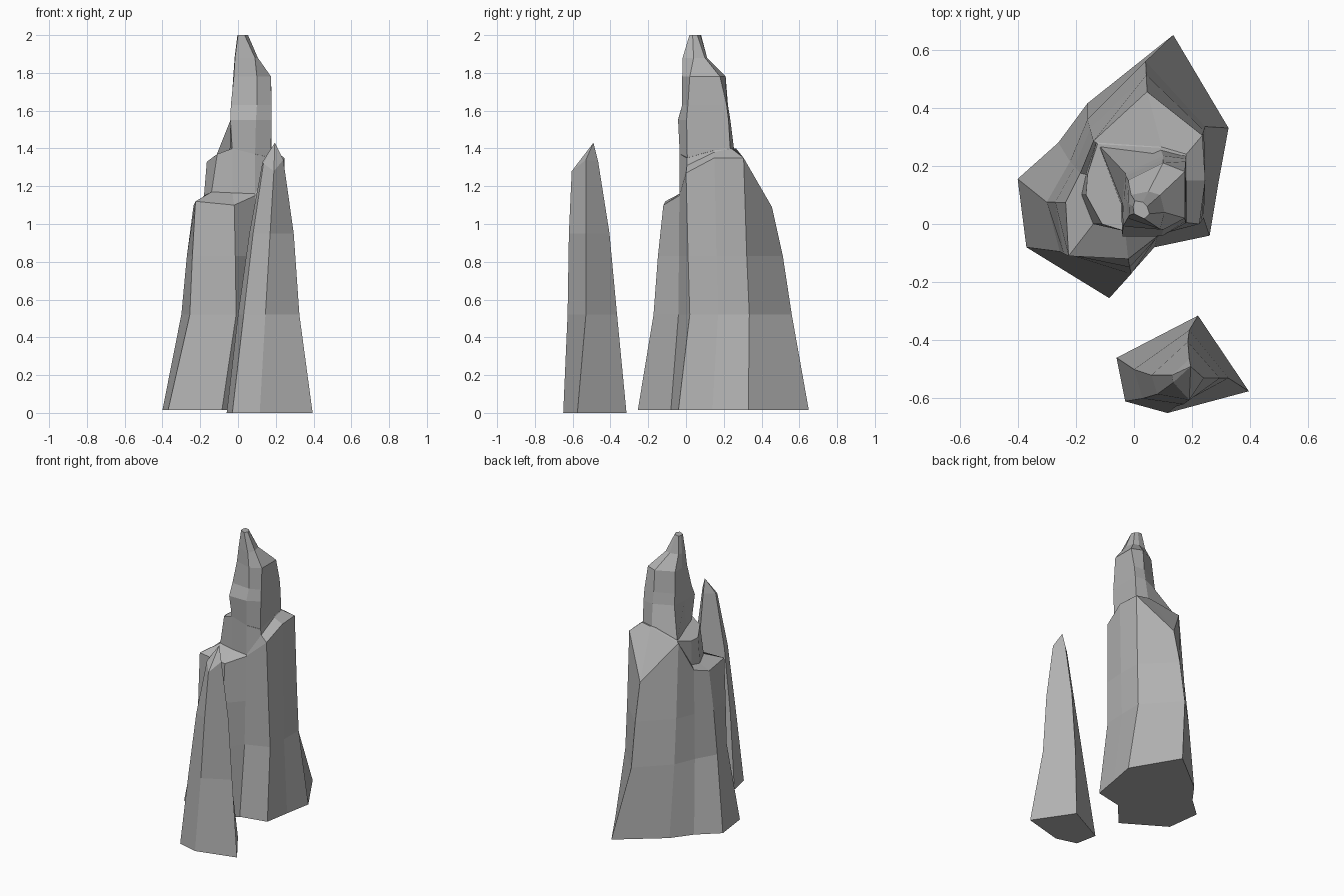
import bpy, bmesh

# Dark grey stone
stone = bpy.data.materials.new("stone")
stone.diffuse_color = (.44, .44, .44, 1)


def lift(points, z):
    return [(x, y, z) for x, y in points]


def blend(low, high, t, z):
    return [(a[0] + (b[0] - a[0]) * t, a[1] + (b[1] - a[1]) * t, z) for a, b in zip(low, high)]


def loft(name, rings, tip=None, cap_bottom=True):
    """Skin stacked polygon rings; close the top with a face or a point."""
    bm = bmesh.new()
    loops = [[bm.verts.new(p) for p in ring] for ring in rings]
    n = len(loops[0])
    for low, high in zip(loops, loops[1:]):
        for i in range(n):
            j = (i + 1) % n
            bm.faces.new((low[i], low[j], high[j], high[i]))
    if cap_bottom:
        bm.faces.new(loops[0][::-1])
    if tip:
        apex = bm.verts.new(tip)
        for i in range(n):
            bm.faces.new((loops[-1][i], loops[-1][(i + 1) % n], apex))
    else:
        bm.faces.new(loops[-1])
    bmesh.ops.recalc_face_normals(bm, faces=bm.faces)
    mesh = bpy.data.meshes.new(name)
    bm.to_mesh(mesh)
    bm.free()
    mesh.materials.append(stone)
    obj = bpy.data.objects.new(name, mesh)
    bpy.context.collection.objects.link(obj)
    return obj


# Main rock: footprint, waist, uneven column tops, inner shelf, shoulder
foot = [(-.40, .155), (-.37, -.08), (-.085, -.255), (.07, -.08), (.26, -.04),
        (.29, .14), (.325, .33), (.135, .65), (-.16, .415), (-.26, .28)]
waist = [(-.30, .075), (-.255, -.095), (-.01, -.172), (.08, -.04), (.24, .02),
         (.245, .17), (.245, .335), (.04, .56), (-.16, .36), (-.22, .215)]
column_top = [(-.235, .075, 1.10), (-.225, -.11, 1.12), (-.02, -.12, 1.10),
              (.09, -.035, 1.15), (.225, .0, 1.27), (.245, .15, 1.35),
              (.235, .305, 1.35), (.045, .455, 1.09), (-.14, .285, 1.35), (-.185, .175, 1.13)]
shelf = [(-.18, .10, 1.15), (-.14, .0, 1.17), (-.03, -.025, 1.165),
         (.09, -.034, 1.16), (.18, .005, 1.31), (.18, .15, 1.38),
         (.18, .24, 1.40), (.095, .265, 1.40), (-.13, .28, 1.355), (-.165, .17, 1.16)]
shoulder = [(-.165, .10, 1.33), (-.11, .0, 1.37), (-.03, -.025, 1.40),
            (.09, -.034, 1.37), (.175, .005, 1.35), (.178, .15, 1.39),
            (.178, .238, 1.40), (.09, .262, 1.40), (-.125, .275, 1.36), (-.16, .17, 1.33)]
loft("main_rock", [lift(foot, .015), lift(waist, .52), blend(waist, column_top, .45, .83),
                   column_top, shelf, shoulder])

# Spire rising from the shoulder, with a flank sloping down at the back left
spire = [
    (1.35, [(-.045, .07), (-.028, -.02), (.09, -.032), (.174, .007), (.178, .237), (.09, .26), (-.12, .27)]),
    (1.55, [(-.04, .07), (-.04, -.043), (.095, -.042), (.178, .003), (.178, .225), (.10, .235), (-.03, .175)]),
    (1.63, [(-.035, .07), (-.038, -.008), (.10, -.02), (.177, .01), (.178, .215), (.10, .222), (-.028, .165)]),
    (1.78, [(-.025, .08), (-.022, .02), (.10, -.02), (.175, .02), (.175, .18), (.10, .21), (-.02, .15)]),
    (1.88, [(-.018, .07), (-.016, .03), (.09, -.018), (.105, .04), (.09, .10), (.05, .112), (-.01, .10)]),
    (2.0, [(-.003, .06), (.0, .035), (.035, .018), (.053, .035), (.045, .06), (.03, .075), (.003, .08)]),
]
loft("upper_spire", [lift(p, z) for z, p in spire], cap_bottom=False)

# Separate small rock in front
small = [
    (0, [(-.06, -.46), (-.03, -.61), (.115, -.65), (.395, -.575), (.22, -.315)]),
    (.52, [(.0, -.50), (.03, -.60), (.145, -.627), (.325, -.53), (.19, -.365)]),
    (.95, [(.06, -.52), (.08, -.585), (.17, -.62), (.295, -.53), (.185, -.405)]),
]
small_top = [(.13, -.52, 1.33), (.135, -.545, 1.32), (.19, -.605, 1.28),
             (.24, -.53, 1.34), (.19, -.465, 1.33)]
loft("small_rock", [lift(p, z) for z, p in small] + [small_top], tip=(.195, -.49, 1.43))
